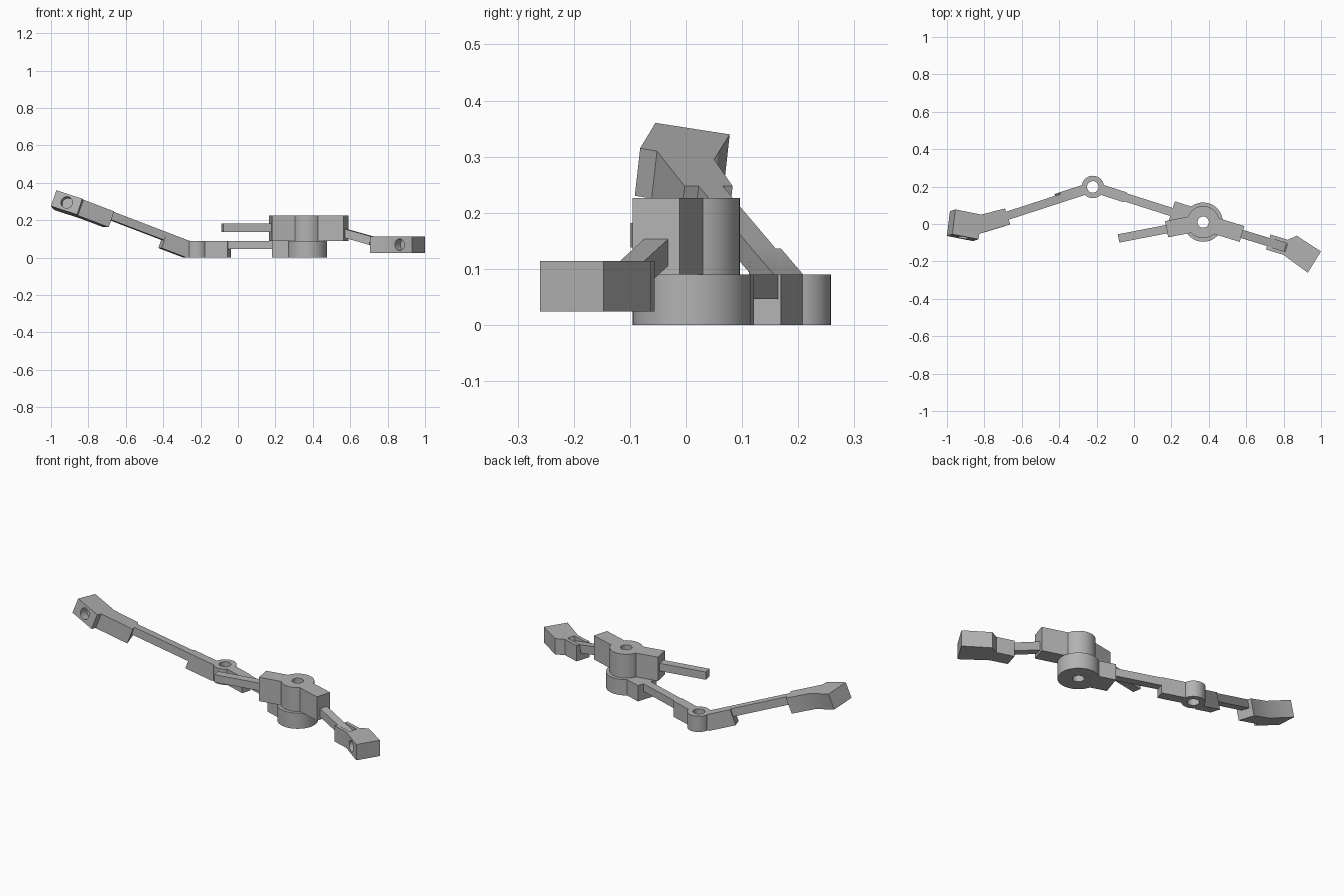
import bpy, bmesh
from math import radians, cos, sin
from mathutils import Matrix, Vector

cube = bpy.data.objects.get("Cube")
if cube:
    bpy.data.objects.remove(cube, do_unlink=True)

mat = bpy.data.materials.new("plain_grey")
mat.use_nodes = True
GREY = (0.45, 0.45, 0.45, 1)
mat.diffuse_color = GREY
mat.node_tree.nodes["Principled BSDF"].inputs["Base Color"].default_value = GREY


def frame(origin, yaw, pitch=0):
    """Local frame: x runs along the arm, y to its left, z up."""
    return (Matrix.Translation(origin) @ Matrix.Rotation(radians(yaw), 4, 'Z')
            @ Matrix.Rotation(radians(-pitch), 4, 'Y'))


def prism(name, m, outline, low, high):
    """Extrude a plan outline between two heights of a frame."""
    bm = bmesh.new()
    face = bm.faces.new([bm.verts.new((x, y, low)) for x, y in outline])
    top = bmesh.ops.extrude_face_region(bm, geom=[face])["geom"]
    bmesh.ops.translate(bm, vec=(0, 0, high - low),
                        verts=[v for v in top if isinstance(v, bmesh.types.BMVert)])
    bmesh.ops.recalc_face_normals(bm, faces=bm.faces)
    bm.transform(m)
    mesh = bpy.data.meshes.new(name)
    bm.to_mesh(mesh)
    bm.free()
    mesh.materials.append(mat)
    ob = bpy.data.objects.new(name, mesh)
    bpy.context.collection.objects.link(ob)
    return ob


def box(name, m, start, end, half, low, high, mid=0):
    return prism(name, m, [(start, mid - half), (end, mid - half),
                           (end, mid + half), (start, mid + half)], low, high)


def cylinder(name, m, radius, low, high, n=64):
    ring = [(radius * cos(radians(360 * i / n)), radius * sin(radians(360 * i / n)))
            for i in range(n)]
    return prism(name, m, ring, low, high)


def combine(ob, other, operation):
    mod = ob.modifiers.new("cut", 'BOOLEAN')
    mod.operation, mod.object, mod.solver = operation, other, 'EXACT'
    bpy.ops.object.select_all(action='DESELECT')
    bpy.context.view_layer.objects.active = ob
    ob.select_set(True)
    bpy.ops.object.modifier_apply(modifier=mod.name)
    bpy.data.objects.remove(other, do_unlink=True)


def hub(name, centre, radius, hole, low, high, arms):
    """Pivot drum with square arms and a hole right through."""
    m = frame(centre, 0)
    body = cylinder(name, m, radius, low, high)
    for arm in arms:
        combine(body, arm, 'UNION')
    combine(body, cylinder("bore", m, hole, low - 0.1, high + 0.1), 'DIFFERENCE')
    return body


def drill(ob, m, a, b, height, depth=0.05):
    """Blind round hole in the middle of the side from a to b (inside is on the left)."""
    a, b = Vector(a), Vector(b)
    mid, along = (a + b) / 2, (b - a).normalized()
    inward = Vector((-along.y, along.x, 0))
    q = inward.to_track_quat('Z', 'Y').to_matrix().to_4x4()
    place = m @ Matrix.Translation((mid.x, mid.y, height)) @ q
    combine(ob, cylinder("drill", place, 0.031, -0.03, depth, 32), 'DIFFERENCE')


SHOULDER = (0.37, 0.01, 0)
ELBOW = (-0.22, 0.198, 0)
lower_link = frame(SHOULDER, 162.3)
elbow_back = frame(ELBOW, -17.7)
upper_left = frame(SHOULDER, 190.9)
upper_right = frame(SHOULDER, -17)
parts = []

# Stacked pivots: lower drum and upper drum
parts.append(hub("lower_pivot", SHOULDER, 0.105, 0.03, 0, 0.09,
                 [box("arm", lower_link, 0, 0.178, 0.06, 0, 0.09)]))
parts.append(hub("upper_pivot", SHOULDER, 0.086, 0.03, 0.09, 0.226,
                 [box("arm", upper_left, 0, 0.199, 0.044, 0.09, 0.226),
                  box("arm", upper_right, 0, 0.217, 0.044, 0.09, 0.226)]))
parts.append(box("upper_rod", upper_left, 0.199, 0.461, 0.0225, 0.138, 0.182))
parts.append(box("lower_rod", lower_link, 0.178, 0.44, 0.0225, 0.046, 0.09))

# Elbow: its front arm is bent upwards, so it is drawn as a side profile
profile = [(0, 0), (0.066, 0), (0.207, 0.051), (0.177, 0.136), (0.05, 0.09), (0, 0.09)]
on_side = frame(ELBOW, 198) @ Matrix.Rotation(radians(90), 4, 'X')
parts.append(hub("elbow", ELBOW, 0.06, 0.031, 0, 0.09,
                 [box("arm", elbow_back, 0, 0.182, 0.0275, 0, 0.09),
                  prism("arm", on_side, profile, -0.0275, 0.0275)]))

# Raised forearm, with its top surface at local height zero
start = frame(ELBOW, 198) @ Vector((0.05, 0, 0.09))
raised = frame(start, 198, 20)
parts.append(box("raised_rod", raised, 0.135, 0.46, 0.0225, -0.045, 0, 0.005))
a, b = (0.79, 0.008), (0.658, 0.077)
raised_tip = prism("raised_tip", raised, [(0.46, -0.036), (0.6, -0.044), (0.73, -0.113),
                   a, b, (0.643, 0.05), (0.46, 0.054)], -0.09, 0)
drill(raised_tip, raised, a, b, -0.045)
parts.append(raised_tip)

# Lowered forearm, sloping down into a slot in its tip
slope = frame(upper_right @ Vector((0.217, 0, 0.153)), -17, -15)
parts.append(box("lowered_rod", slope, 0, 0.153, 0.0225, -0.046, 0))
a, b = (0.461, -0.042), (0.614, -0.095)
lowered_tip = prism("lowered_tip", upper_right, [(0.364, -0.042), a, b, (0.648, 0.034),
                    (0.499, 0.077), (0.461, 0.042), (0.364, 0.042)], 0.024, 0.114)
drill(lowered_tip, upper_right, a, b, 0.069)
combine(lowered_tip, box("slot", slope, 0.1, 0.25, 0.0225, 0, 0.1), 'DIFFERENCE')
parts.append(lowered_tip)

# Smooth the drums while keeping edges crisp
bpy.ops.object.select_all(action='DESELECT')
for ob in parts:
    ob.select_set(True)
bpy.context.view_layer.objects.active = parts[0]
bpy.ops.object.shade_smooth_by_angle(angle=radians(30))
